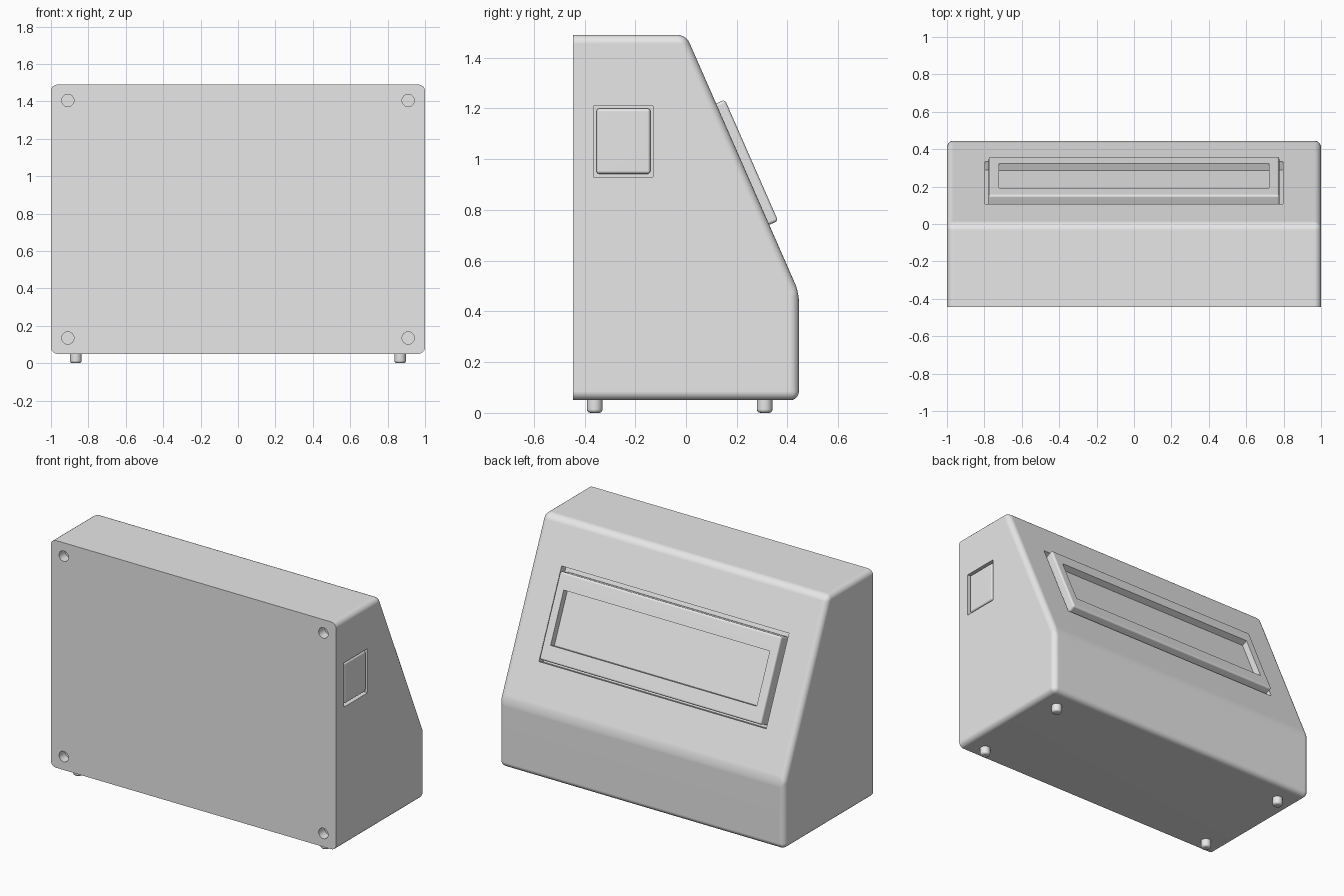
import bpy, bmesh
from mathutils import Matrix, Vector

if "Cube" in bpy.data.objects:
    bpy.data.objects.remove(bpy.data.objects["Cube"], do_unlink=True)

grey = bpy.data.materials.new("light grey plastic")
grey.use_nodes = True
grey.diffuse_color = (0.8, 0.8, 0.8, 1)
grey.node_tree.nodes["Principled BSDF"].inputs["Base Color"].default_value = (0.8, 0.8, 0.8, 1)


def make(name, bm, matrix=Matrix()):
    """Turn a bmesh into a named object."""
    bmesh.ops.recalc_face_normals(bm, faces=bm.faces[:])
    mesh = bpy.data.meshes.new(name)
    bm.to_mesh(mesh)
    bm.free()
    mesh.transform(matrix)
    mesh.materials.append(grey)
    obj = bpy.data.objects.new(name, mesh)
    bpy.context.scene.collection.objects.link(obj)
    return obj


def box(name, low, high, bevel=0, matrix=Matrix()):
    low, high = Vector(low), Vector(high)
    bm = bmesh.new()
    bmesh.ops.create_cube(bm, size=1)
    bmesh.ops.scale(bm, vec=high - low, verts=bm.verts)
    bmesh.ops.translate(bm, vec=(low + high) / 2, verts=bm.verts)
    if bevel:
        bmesh.ops.bevel(bm, geom=bm.edges[:], offset=bevel, segments=3,
                        profile=0.5, affect='EDGES')
    return make(name, bm, matrix)


def cylinder(name, radius, height, sides, matrix, bevel=0):
    bm = bmesh.new()
    bmesh.ops.create_cone(bm, cap_ends=True, segments=sides, radius1=radius,
                          radius2=radius, depth=height)
    if bevel:
        rim = [e for e in bm.edges if all(v.co.z < 0 for v in e.verts)]
        bmesh.ops.bevel(bm, geom=rim, offset=bevel, segments=3,
                        profile=0.5, affect='EDGES')
    return make(name, bm, matrix)


def activate(obj):
    bpy.ops.object.select_all(action='DESELECT')
    obj.select_set(True)
    bpy.context.view_layer.objects.active = obj


def cut(obj, cutter):
    """Subtract the cutter and discard it."""
    activate(obj)
    mod = obj.modifiers.new("cut", 'BOOLEAN')
    mod.operation = 'DIFFERENCE'
    mod.solver = 'EXACT'
    mod.object = cutter
    bpy.ops.object.modifier_apply(modifier=mod.name)
    bpy.data.objects.remove(cutter, do_unlink=True)


def smooth(obj):
    activate(obj)
    bpy.ops.object.shade_smooth_by_angle(angle=0.6)
    mod = obj.modifiers.new("flat normals", 'WEIGHTED_NORMAL')
    mod.keep_sharp = True


# Housing: side profile swept across the width, rounded except at the front rim
FRONT, BACK = -0.445, 0.445
slope_top, slope_foot = Vector((0, 0, 1.49)), Vector((0, BACK, 0.475))
profile = [(FRONT, 0.05), (BACK, 0.05), slope_foot.yz, slope_top.yz, (FRONT, 1.49)]
bm = bmesh.new()
side = bm.faces.new([bm.verts.new((-1, y, z)) for y, z in profile])
sweep = bmesh.ops.extrude_face_region(bm, geom=[side])
bmesh.ops.translate(bm, vec=(2, 0, 0),
                    verts=[v for v in sweep["geom"] if isinstance(v, bmesh.types.BMVert)])
bmesh.ops.recalc_face_normals(bm, faces=bm.faces[:])
rounded = [e for e in bm.edges if any(v.co.y > FRONT + 0.01 for v in e.verts)]
bmesh.ops.bevel(bm, geom=rounded, offset=0.035, segments=5, profile=0.5, affect='EDGES')
housing = make("housing", bm)

# Tilted frame of reference lying on the sloping face
up = (slope_top - slope_foot).normalized()
across = Vector((-1, 0, 0))
tilt = Matrix((across, up, across.cross(up))).transposed().to_4x4()
tilt.translation = slope_top.lerp(slope_foot, 0.502)

# Pockets for the screen and the side button
cut(housing, box("screen_pocket", (-0.797, -0.278, -0.05), (0.797, 0.288, 0.2), 0, tilt))
cut(housing, box("button_pocket", (0.97, -0.365, 0.93), (1.1, -0.13, 1.21)))

# Screw holes in the four front corners
facing = Matrix.Rotation(1.5708, 4, 'X')
for x in (-0.91, 0.91):
    for z in (0.135, 1.405):
        place = Matrix.Translation((x, FRONT, z)) @ facing
        cut(housing, cylinder("screw_hole", 0.033, 0.12, 32, place))
smooth(housing)

# Raised display bezel with a sunken panel
bezel = box("display_bezel", (-0.777, -0.261, -0.055), (0.777, 0.261, 0.038), 0.012, tilt)
cut(bezel, box("display_opening", (-0.722, -0.165, -0.003), (0.722, 0.162, 0.2), 0, tilt))
smooth(bezel)

# Side button sitting flush in its pocket
smooth(box("side_button", (0.96, -0.353, 0.942), (0.996, -0.14, 1.2), 0.012))

# Four short feet with rounded ends
for x, side_name in ((-0.867, "right"), (0.867, "left")):
    for y, end in ((-0.36, "front"), (0.31, "back")):
        place = Matrix.Translation((x, y, 0.03))
        smooth(cylinder(f"{end}_{side_name}_foot", 0.031, 0.06, 16, place, 0.014))
